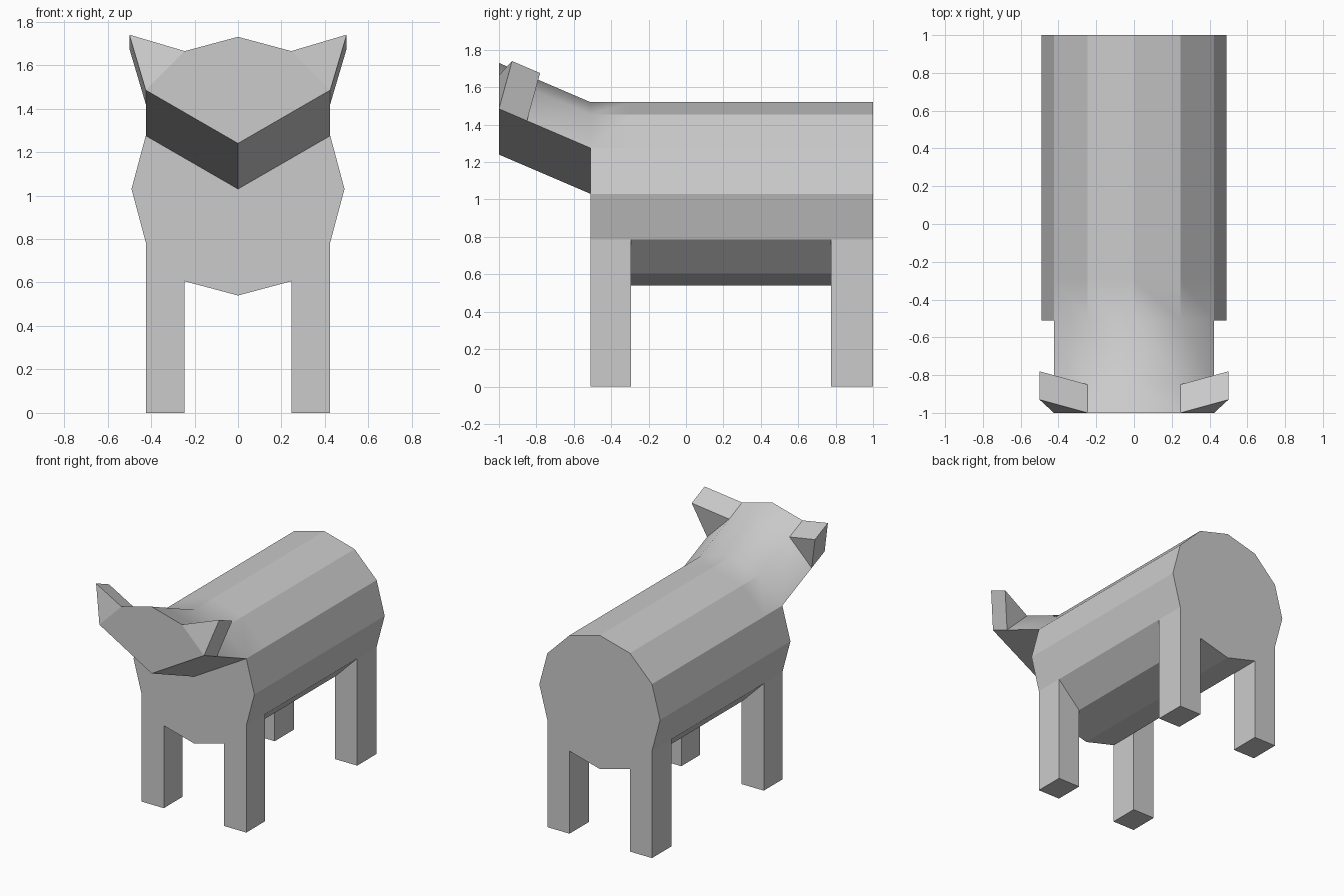
import bpy, bmesh
from math import cos, sin, radians
from mathutils import Vector

if "Cube" in bpy.data.objects:
    bpy.data.objects.remove(bpy.data.objects["Cube"])

R, ZC, N = 0.49, 1.03, 12
STATIONS = [-0.51, -0.295, 0.775, 1.0]
HEAD_SLOPE = -0.21 / 0.49

bm = bmesh.new()


def extrude(face, offset=(0, 0, 0)):
    new = bmesh.ops.extrude_discrete_faces(bm, faces=[face])["faces"][0]
    for v in new.verts:
        v.co += Vector(offset)
    return new


def face_near(point):
    return min(bm.faces, key=lambda f: (f.calc_center_median() - Vector(point)).length)


# Twelve-sided barrel body, with loops where the legs begin
rings = [[bm.verts.new((R * cos(radians(30 * k)), y, ZC + R * sin(radians(30 * k))))
          for k in range(N)] for y in STATIONS]
for a, b in zip(rings, rings[1:]):
    for k in range(N):
        j = (k + 1) % N
        bm.faces.new((a[k], a[j], b[j], b[k]))
bm.faces.new(rings[-1])

# Front cap: chest below, V-shaped neck opening above
front = rings[0]
centre = bm.verts.new((0, STATIONS[0], ZC))
bm.faces.new([centre] + front[5:] + front[:2])
neck = bm.faces.new([centre] + front[1:6])
bmesh.ops.recalc_face_normals(bm, faces=bm.faces[:])

# Legs pulled straight down from the lower side facets
for sx in (-1, 1):
    for y in (-0.4025, 0.8875):
        foot = extrude(face_near((sx * 0.335, y, 0.695)))
        for v in foot.verts:
            v.co.z = 0

# Head in two steps, rising forward
for dy in (-0.34, -0.15):
    neck = extrude(neck, (0, dy, dy * HEAD_SLOPE))

# Wedge ears, each ending in a single tip edge
for sx in (-1, 1):
    ear = extrude(face_near((sx * 0.335, -0.925, 1.543)))
    for v in ear.verts:
        v.co = (sx * 0.5, -0.93, 1.74) if v.co.y < -0.925 else (sx * 0.5, -0.78, 1.676)
bmesh.ops.remove_doubles(bm, verts=bm.verts[:], dist=0.0005)
bmesh.ops.recalc_face_normals(bm, faces=bm.faces[:])

mesh = bpy.data.meshes.new("animal_body")
bm.to_mesh(mesh)
bm.free()
obj = bpy.data.objects.new("animal_body", mesh)
bpy.context.collection.objects.link(obj)

# Soft shading only where the head blends into the back
bpy.context.view_layer.objects.active = obj
obj.select_set(True)
bpy.ops.object.shade_smooth_by_angle(angle=radians(29.7))
for p in mesh.polygons:
    p.use_smooth = -0.99 < p.center.y < -0.29 and p.center.z > 1.2
